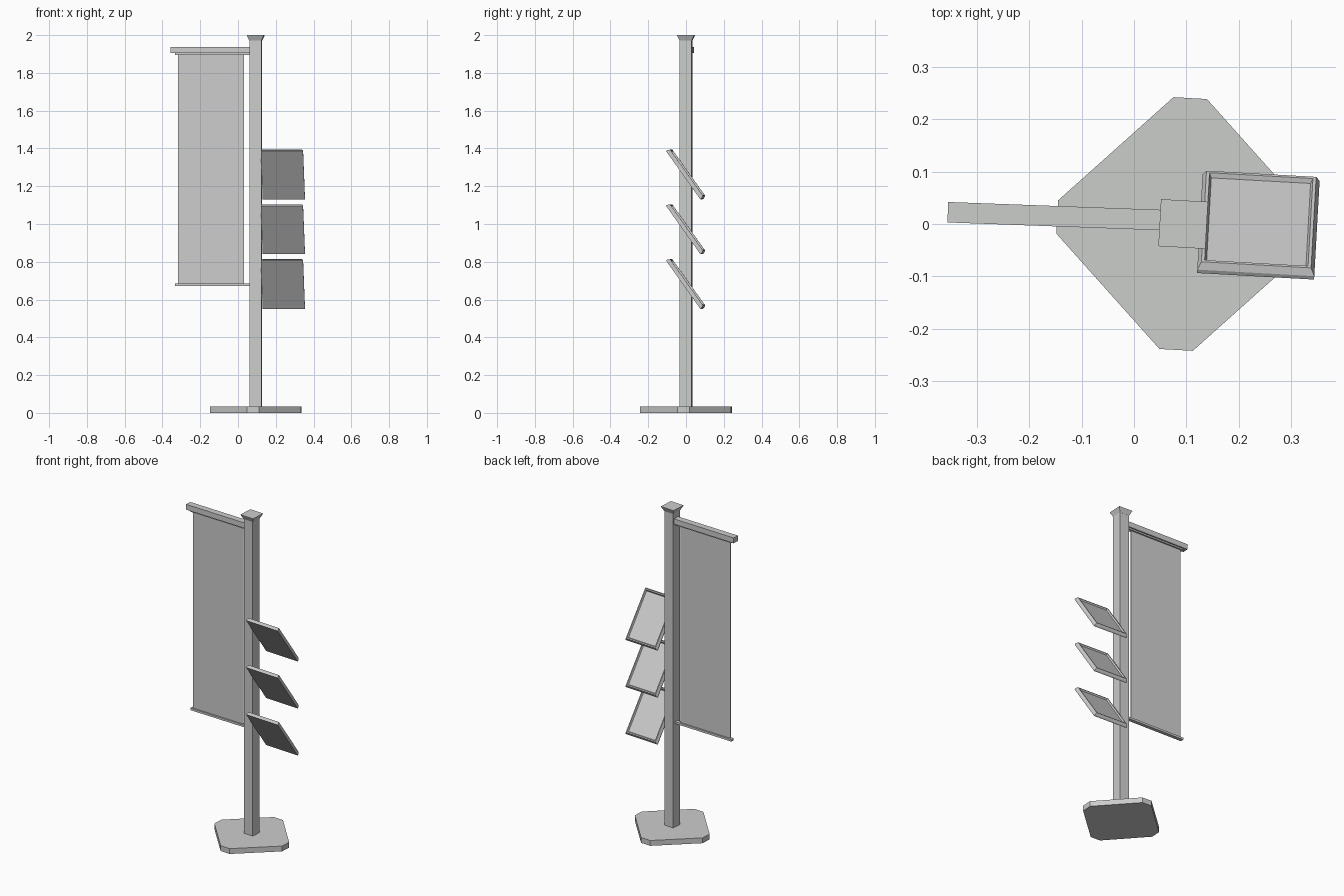
import bpy, bmesh, math
from mathutils import Matrix, Vector

if "Cube" in bpy.data.objects:
    bpy.data.objects.remove(bpy.data.objects["Cube"])

grey = bpy.data.materials.new("light_grey")
grey.diffuse_color = (0.6, 0.61, 0.6, 1)
grey.use_nodes = True
grey.node_tree.nodes["Principled BSDF"].inputs["Base Color"].default_value = grey.diffuse_color
PX, PY = 0.094, 0.0          # post axis
TURN = math.radians(-3.2)    # whole stand is turned slightly
ARM_TURN = math.radians(-2.1)


def rect(hx, hy):
    return [(-hx, -hy), (hx, -hy), (hx, hy), (-hx, hy)]


def loft(name, rings, matrix):
    """Closed solid through (outline, height) rings, flat shaded."""
    bm = bmesh.new()
    loops = [[bm.verts.new((x, y, z)) for x, y in pts] for pts, z in rings]
    bm.faces.new(loops[0][::-1])
    bm.faces.new(loops[-1])
    for a, b in zip(loops, loops[1:]):
        n = len(a)
        for i in range(n):
            j = (i + 1) % n
            bm.faces.new((a[i], a[j], b[j], b[i]))
    mesh = bpy.data.meshes.new(name)
    bm.to_mesh(mesh)
    bm.free()
    mesh.materials.append(grey)
    ob = bpy.data.objects.new(name, mesh)
    bpy.context.collection.objects.link(ob)
    ob.matrix_world = matrix
    return ob


stand = Matrix.Translation((PX, PY, 0)) @ Matrix.Rotation(TURN, 4, 'Z')

# Base: diamond plate with clipped corners
r, c = 0.241, 0.032
plate = [(r, -c), (r, c), (c, r), (-c, r), (-r, c), (-r, -c), (-c, -r), (c, -r)]
loft("base", [(plate, 0), (plate, 0.033)], stand)

# Square post with flared cap
s = 0.0315
loft("post", [(rect(s, s), 0.03), (rect(s, s), 1.975)], stand)
loft("post_cap", [(rect(0.032, 0.032), 1.971), (rect(0.045, 0.045), 1.998),
                  (rect(0.045, 0.045), 2.0)], stand)


# Banner arm, banner and its rods all share one line
def banner_part(name, x0, x1, depth, z0, z1):
    xc = (x0 + x1) / 2
    y = 0.0225 + (xc + 0.3555) * math.tan(ARM_TURN)
    m = Matrix.Translation((xc, y, 0)) @ Matrix.Rotation(ARM_TURN, 4, 'Z')
    o = rect((x1 - x0) / 2, depth / 2)
    loft(name, [(o, z0), (o, z1)], m)


banner_part("banner_arm", -0.356, 0.075, 0.039, 1.905, 1.938)
banner_part("banner_top_rod", -0.333, 0.062, 0.022, 1.896, 1.907)
banner_part("banner_cloth", -0.319, 0.032, 0.004, 0.68, 1.9)
banner_part("banner_bottom_rod", -0.333, 0.062, 0.022, 0.672, 0.685)

# Three tilted leaflet trays with bevelled frame and sunken panel
W, L, T = 0.112, 0.157, 0.011
tray = [(rect(W - d, L - d), z) for d, z in
        ((0, -T), (0, -T + 0.008), (0.007, T), (0.013, T), (0.017, T - 0.009))]
for i, z in enumerate((1.265, 0.975, 0.685)):
    m = (Matrix.Translation((0.238, 0.0, z)) @ Matrix.Rotation(TURN, 4, 'Z')
         @ Matrix.Rotation(math.radians(-54.5), 4, 'X'))
    loft("tray_%d" % (i + 1), tray, m)
